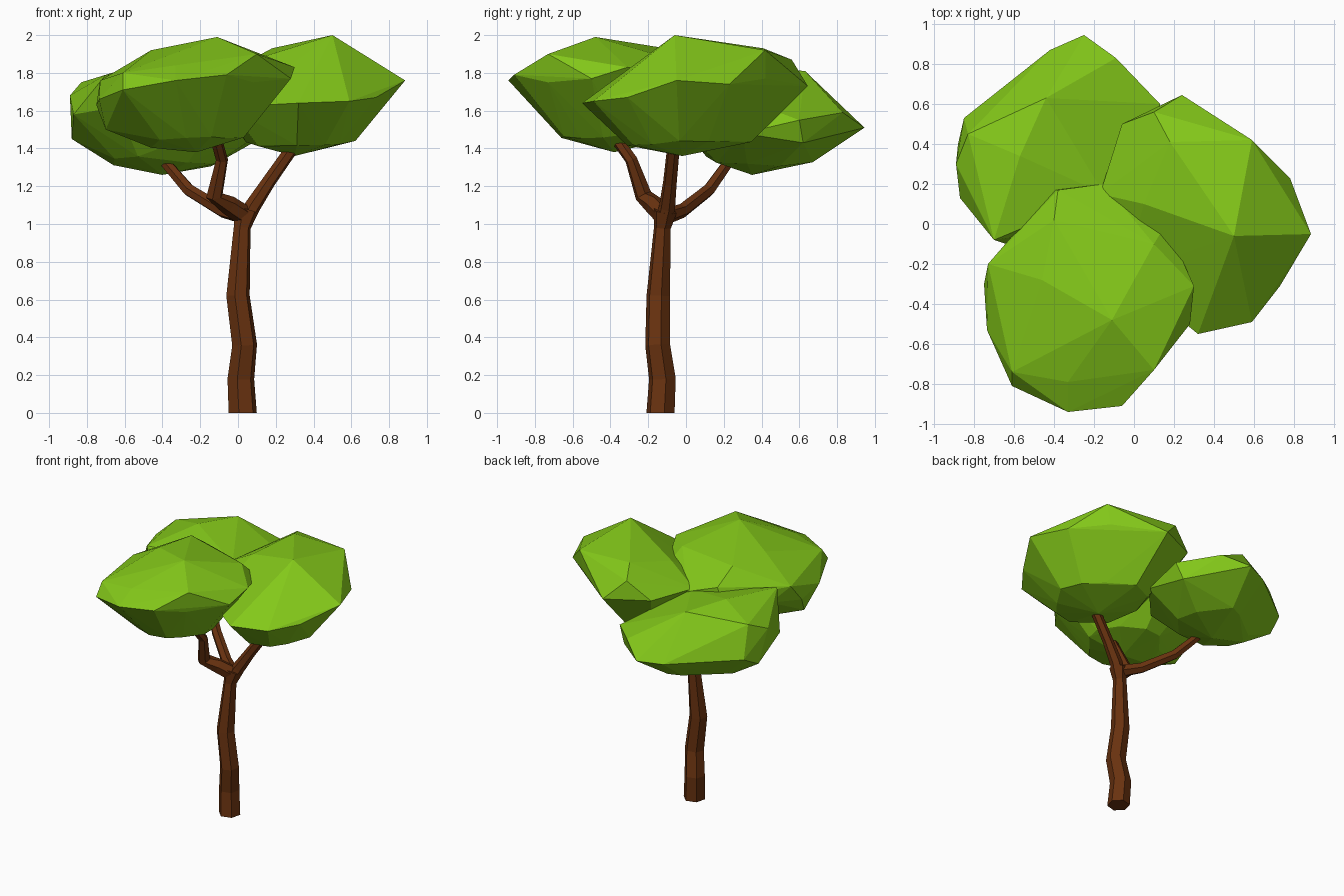
import bpy, bmesh, math
from mathutils import Vector


def material(name, color):
    m = bpy.data.materials.new(name)
    m.diffuse_color = (*color, 1)
    return m


GREEN = material("leaf_green", (0.23, 0.58, 0.01))
BROWN = material("bark_brown", (0.14, 0.032, 0.005))


def finish(bm, name, mat):
    bmesh.ops.recalc_face_normals(bm, faces=bm.faces)
    me = bpy.data.meshes.new(name)
    bm.to_mesh(me)
    bm.free()
    me.materials.append(mat)
    ob = bpy.data.objects.new(name, me)
    bpy.context.collection.objects.link(ob)
    return ob


def limb(name, path, sides=6):
    """Faceted tube through (x, y, z, radius) points, capped at both ends."""
    bm = bmesh.new()
    pts = [Vector(p[:3]) for p in path]
    rings = []
    for i, p in enumerate(pts):
        d = (pts[min(i + 1, len(pts) - 1)] - pts[max(i - 1, 0)]).normalized()
        if i == 0 and p.z == 0:
            d = Vector((0, 0, 1))
        turn = Vector((0, 0, 1)).rotation_difference(d)
        ring = []
        for k in range(sides):
            a = 2 * math.pi * k / sides + math.radians(15)
            ring.append(bm.verts.new(p + turn @ (path[i][3] * Vector((math.cos(a), math.sin(a), 0)))))
        rings.append(ring)
    for r0, r1 in zip(rings, rings[1:]):
        for k in range(sides):
            j = (k + 1) % sides
            bm.faces.new((r0[k], r0[j], r1[j], r1[k]))
    bm.faces.new(rings[0])
    bm.faces.new(rings[-1])
    return finish(bm, name, BROWN)


def foliage(name, rim, crown, belly, scale, lift):
    """Faceted clump: hull of a rim, crown points and a shrunken lower rim."""
    c = Vector(belly)
    pts = [Vector(p) for p in rim + crown] + [c]
    for p in rim:
        d = Vector(p) - c
        pts.append(c + Vector((d.x * scale, d.y * scale, d.z * lift)))
    bm = bmesh.new()
    for p in pts:
        bm.verts.new(p)
    res = bmesh.ops.convex_hull(bm, input=bm.verts)
    junk = {g for g in res["geom_interior"] + res["geom_unused"]
            if isinstance(g, bmesh.types.BMVert)}
    bmesh.ops.delete(bm, geom=list(junk), context='VERTS')
    return finish(bm, name, GREEN)


# Trunk and its three branches
limb("trunk", [(0.025, -0.135, 0, 0.077), (0.015, -0.125, 0.18, 0.073),
               (0.035, -0.15, 0.36, 0.068), (0.0, -0.147, 0.62, 0.064),
               (0.022, -0.125, 0.98, 0.046), (0.045, -0.11, 1.07, 0.064)])
limb("right_branch", [(0.03, -0.12, 1.0, 0.045), (0.075, -0.1, 1.09, 0.044),
                      (0.16, -0.085, 1.22, 0.037), (0.3, -0.065, 1.42, 0.034)])
limb("front_branch", [(0.04, -0.11, 1.04, 0.055), (-0.05, -0.17, 1.1, 0.052),
                      (-0.125, -0.225, 1.15, 0.046), (-0.085, -0.29, 1.34, 0.033),
                      (-0.11, -0.355, 1.43, 0.031)])
limb("back_branch", [(0.04, -0.11, 1.04, 0.045), (-0.08, -0.02, 1.07, 0.038),
                     (-0.26, 0.12, 1.18, 0.035), (-0.38, 0.22, 1.32, 0.03)])

# Right clump
foliage("right_foliage",
        [(0.885, -0.05, 1.76), (0.78, 0.23, 1.74), (0.56, 0.42, 1.77),
         (0.24, 0.645, 1.73), (-0.06, 0.50, 1.74), (-0.17, 0.15, 1.73),
         (-0.05, -0.25, 1.62), (0.32, -0.55, 1.64), (0.59, -0.49, 1.65),
         (0.73, -0.31, 1.67)],
        [(0.5, -0.06, 2.0), (0.18, 0.41, 1.93), (0.1, 0.56, 1.87),
         (0.59, 0.42, 1.92), (0.74, 0.13, 1.81), (0.05, 0.1, 1.86)],
        (0.3, -0.02, 1.36), 0.55, 0.2)

# Front clump
foliage("front_foliage",
        [(0.3, -0.31, 1.83), (0.28, -0.5, 1.77), (0.08, -0.73, 1.75),
         (-0.06, -0.91, 1.79), (-0.33, -0.94, 1.76), (-0.61, -0.81, 1.71),
         (-0.735, -0.53, 1.66), (-0.75, -0.3, 1.63), (-0.7, -0.4, 1.5),
         (-0.63, -0.1, 1.65), (-0.41, 0.17, 1.72), (-0.15, 0.2, 1.72),
         (0.16, 0.0, 1.76)],
        [(-0.11, -0.48, 1.99), (-0.46, -0.28, 1.92), (-0.33, -0.79, 1.84),
         (0.1, -0.73, 1.9), (-0.61, -0.74, 1.8), (-0.73, -0.2, 1.76),
         (-0.4, 0.02, 1.91), (-0.38, 0.17, 1.8), (0.1, -0.1, 1.88)],
        (-0.22, -0.38, 1.38), 0.5, 0.2)

# Back left clump
foliage("back_foliage",
        [(-0.25, 0.945, 1.51), (-0.09, 0.83, 1.59), (0.13, 0.6, 1.55),
         (0.08, 0.62, 1.43), (0.12, 0.3, 1.48), (-0.15, 0.0, 1.5),
         (-0.64, -0.1, 1.62), (-0.87, 0.13, 1.58), (-0.88, 0.4, 1.45),
         (-0.85, 0.53, 1.52), (-0.65, 0.67, 1.51), (-0.42, 0.87, 1.5)],
        [(-0.44, 0.63, 1.81), (-0.89, 0.3, 1.68), (-0.83, 0.45, 1.75),
         (-0.7, -0.08, 1.79), (-0.57, 0.34, 1.83), (-0.15, 0.15, 1.72)],
        (-0.4, 0.35, 1.26), 0.54, 0.27)
